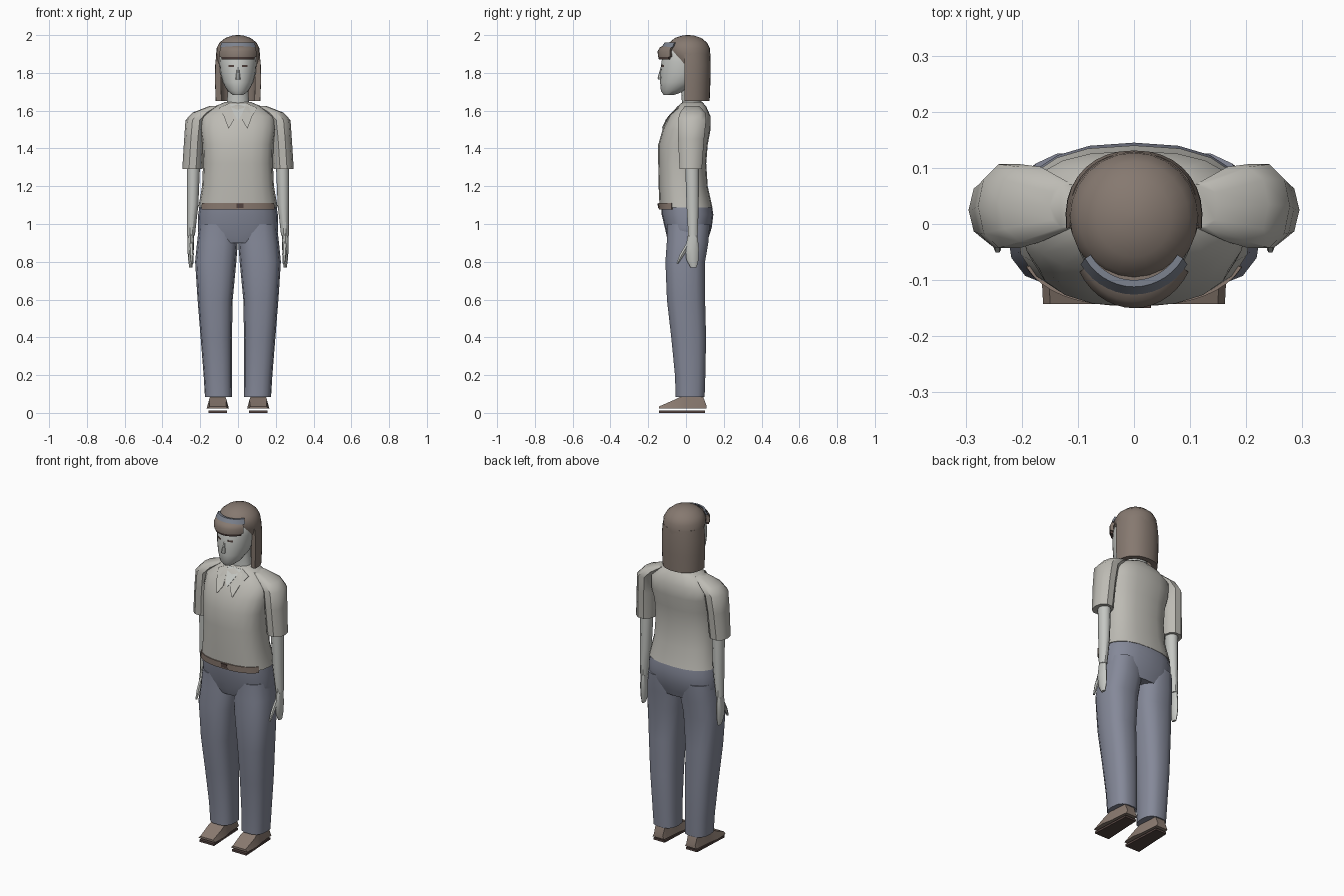
import bpy, bmesh, math
from math import radians, cos, sin


def mat(name, r, g, b):
    lin = lambda c: ((c / 255 + 0.055) / 1.055) ** 2.4
    m = bpy.data.materials.new(name)
    m.diffuse_color = (lin(r), lin(g), lin(b), 1)
    return m


SHIRT = mat("shirt_cloth", 189, 187, 180)
SKIN = mat("pale_skin", 196, 198, 194)
DENIM = mat("blue_grey_cloth", 133, 137, 153)
HAIR = mat("brown_hair", 134, 121, 112)
LEATHER = mat("brown_leather", 138, 122, 112)
DARK = mat("dark_brown", 84, 68, 64)
BAND = mat("band_blue_grey", 124, 130, 142)


def build(name, verts, faces, material, angle=40):
    me = bpy.data.meshes.new(name)
    me.from_pydata(verts, [], faces)
    bm = bmesh.new()
    bm.from_mesh(me)
    bmesh.ops.recalc_face_normals(bm, faces=bm.faces)
    bm.to_mesh(me)
    bm.free()
    me.materials.append(material)
    ob = bpy.data.objects.new(name, me)
    bpy.context.collection.objects.link(ob)
    bpy.ops.object.select_all(action='DESELECT')
    ob.select_set(True)
    bpy.context.view_layer.objects.active = ob
    bpy.ops.object.shade_smooth_by_angle(angle=radians(angle))
    return ob


def oval(cx, cy, rx, ry, a, p):
    c, s = cos(a), sin(a)
    return (cx + rx * math.copysign(abs(c) ** (2 / p), c),
            cy + ry * math.copysign(abs(s) ** (2 / p), s))


def loft(name, rings, material, n=16, p=2.0, side=1):
    """Closed tube through rings of (z, cx, cy, rx, ry)."""
    v = [(*oval(cx * side, cy, rx, ry, 2 * math.pi * i / n, p), z)
         for z, cx, cy, rx, ry in rings for i in range(n)]
    f = [(k * n + i, k * n + (i + 1) % n, (k + 1) * n + (i + 1) % n, (k + 1) * n + i)
         for k in range(len(rings) - 1) for i in range(n)]
    f += [tuple(range(n)), tuple(range(len(v) - n, len(v)))]
    return build(name, v, f, material)


def arc(name, rings, a0, a1, material, thick, n=14, p=2.0):
    """Curved wall through rings of (z, cy, rx, ry), thickened inward."""
    v, m = [], n + 1
    for inset in (0, thick):
        for z, cy, rx, ry in rings:
            v += [(*oval(0, cy, rx - inset, ry - inset,
                         radians(a0 + (a1 - a0) * i / n), p), z) for i in range(m)]
    k, f = len(rings), []
    for o in (0, k * m):
        f += [(o + r * m + i, o + r * m + i + 1, o + (r + 1) * m + i + 1, o + (r + 1) * m + i)
              for r in range(k - 1) for i in range(n)]
    for r in (0, k - 1):
        f += [(r * m + i, r * m + i + 1, (k + r) * m + i + 1, (k + r) * m + i) for i in range(n)]
    for i in (0, n):
        f += [(r * m + i, (r + 1) * m + i, (k + r + 1) * m + i, (k + r) * m + i)
              for r in range(k - 1)]
    return build(name, v, f, material)


# Shirt body
shirt = [(1.088, 0, 0, .21, .14), (1.2, 0, -.015, .19, .13), (1.32, 0, -.02, .185, .127),
         (1.42, 0, -.016, .188, .131), (1.5, 0, .003, .2, .127), (1.57, 0, .02, .195, .11),
         (1.62, 0, .03, .13, .078), (1.645, 0, .035, .07, .052)]
loft("shirt", shirt, SHIRT, 20, 2.5)


def chest_y(x, z):
    """Front of the shirt at a given x and z."""
    for a, b in zip(shirt, shirt[1:]):
        if a[0] <= z <= b[0]:
            t = (z - a[0]) / (b[0] - a[0])
            cy, rx, ry = (a[i] + (b[i] - a[i]) * t for i in (2, 3, 4))
            return cy - ry * max(0, 1 - abs(x / rx) ** 2.5) ** .4


def chest_plate(name, pts, lift, material):
    n = len(pts)
    v = [(x, chest_y(x, z) - d, z) for d in (lift, lift - .006) for x, z in pts]
    f = [tuple(range(n)), tuple(range(n, 2 * n))]
    f += [(i, (i + 1) % n, n + (i + 1) % n, n + i) for i in range(n)]
    build(name, v, f, material, 30)


# Open neckline
chest_plate("neck_opening", [(-.045, 1.636), (-.02, 1.58), (0, 1.545), (.02, 1.58), (.045, 1.636)],
            .005, SKIN)

# Trousers seat
loft("trouser_seat", [(.9, 0, .01, .17, .1), (.935, 0, .01, .208, .112), (.98, 0, .012, .213, .124),
                      (1.05, 0, .008, .211, .137), (1.1, 0, .002, .203, .134)], DENIM, 20, 2.4)

# Belt and buckle on the front of the waist
arc("belt", [(1.076, 0, .212, .144), (1.112, 0, .21, .146)], 207, 333, LEATHER, .012, 16, 2.5)
arc("buckle", [(1.085, 0, .214, .149), (1.108, 0, .212, .15)], 269, 275, DARK, .006, 2, 2.5)

for s, tag in ((1, "left"), (-1, "right")):
    # Collar flap
    chest_plate(tag + "_collar", [(s * x, z) for x, z in
                ((.045, 1.64), (.1, 1.615), (.075, 1.57), (.05, 1.505), (.022, 1.55))], .009, SHIRT)
    # Sleeve
    loft(tag + "_sleeve", [(1.29, .241, .025, .054, .062), (1.45, .231, .027, .054, .072),
                           (1.55, .222, .032, .056, .078), (1.59, .185, .035, .055, .07),
                           (1.625, .12, .032, .03, .04)], SHIRT, 10, 2.2, s)
    # Forearm, hand and thumb
    loft(tag + "_forearm", [(.94, .249, .037, .021, .026), (1.1, .24, .035, .03, .034),
                            (1.31, .236, .032, .035, .038)], SKIN, 10, 2, s)
    loft(tag + "_hand", [(.77, .25, .04, .008, .016), (.81, .25, .034, .014, .032),
                         (.87, .251, .032, .017, .036), (.95, .25, .036, .017, .024)], SKIN, 8, 2, s)
    loft(tag + "_thumb", [(.79, .243, -.046, .006, .006), (.84, .245, -.02, .011, .014),
                          (.91, .249, .022, .012, .014)], SKIN, 6, 2, s)
    # Trouser leg
    loft(tag + "_trouser_leg", [(.085, .103, .022, .072, .078), (.2, .107, .022, .075, .082),
                                (.4, .115, .014, .083, .094), (.6, .121, 0, .093, .103),
                                (.8, .118, -.004, .109, .107), (.9, .109, .008, .108, .112),
                                (1.0, .105, .012, .1, .116)], DENIM, 14, 2.6, s)
    # Shoe upper: rectangular sections along y as (y, bottom, top, half width)
    secs = [(-.143, .022, .034, .05), (-.06, .022, .07, .054), (0, .022, .1, .043),
            (.085, .022, .1, .037), (.108, .022, .04, .034)]
    v = [(s * .107 + q * w * k, y, z) for y, lo, hi, w in secs
         for q, z, k in ((-1, lo, 1.1), (1, lo, 1.1), (1, hi, .85), (-1, hi, .85))]
    f = [(r * 4 + i, r * 4 + (i + 1) % 4, r * 4 + 4 + (i + 1) % 4, r * 4 + 4 + i)
         for r in range(4) for i in range(4)] + [(0, 1, 2, 3), (16, 17, 18, 19)]
    build(tag + "_shoe", v, f, LEATHER, 30)
    # Thin sole
    v = [(s * .107 + q * w, y, z) for z in (0, .012)
         for q, w, y in ((-1, .048, -.143), (1, .048, -.143), (1, .036, .1), (-1, .036, .1))]
    build(tag + "_sole", v, [(0, 1, 2, 3), (4, 5, 6, 7), (0, 1, 5, 4), (1, 2, 6, 5),
                             (2, 3, 7, 6), (3, 0, 4, 7)], DARK, 30)
    # Eye
    arc(tag + "_eye", [(1.832, -.016, .1, .117), (1.842, -.016, .1, .117)],
        270 + s * 13, 270 + s * 30, DARK, .004, 3)

# Neck and head
loft("neck", [(1.6, 0, .032, .075, .055), (1.65, 0, .03, .058, .052), (1.76, 0, .025, .052, .055)], SKIN, 12)
loft("head", [(1.682, 0, -.092, .026, .026), (1.705, 0, -.068, .056, .065),
              (1.75, 0, -.036, .081, .101), (1.8, 0, -.02, .094, .116),
              (1.86, 0, -.015, .099, .115), (1.92, 0, -.005, .098, .105),
              (1.965, 0, 0, .07, .075)], SKIN, 20)
loft("nose", [(1.765, 0, -.136, .013, .013), (1.775, 0, -.137, .012, .013),
              (1.83, 0, -.128, .006, .006)], SKIN, 8)

# Hair: crown, long back, fringe with dark lower edge
loft("hair_crown", [(1.85, 0, .035, .114, .094), (1.89, 0, .018, .116, .111),
                    (1.93, 0, .012, .114, .115), (1.96, 0, .011, .098, .1),
                    (1.985, 0, .011, .067, .07), (1.997, 0, .011, .03, .032),
                    (2.0, 0, .011, .008, .008)], HAIR, 24)
arc("back_hair", [(1.65, .012, .118, .113), (1.75, .012, .122, .117), (1.84, .012, .121, .119),
                  (1.9, .012, .115, .115)], -8, 188, HAIR, .03, 18, 2.2)
arc("fringe", [(1.885, -.02, .112, .129), (1.915, -.022, .112, .128), (1.935, -.022, .104, .116),
               (1.948, -.015, .09, .098)], 210, 330, HAIR, .02)
arc("fringe_edge", [(1.872, -.02, .106, .124), (1.887, -.02, .11, .128)], 215, 325, DARK, .02)

# Headband
arc("headband", [(1.935, -.006, .112, .124), (1.962, -.004, .103, .108)], 212, 328, BAND, .012)
